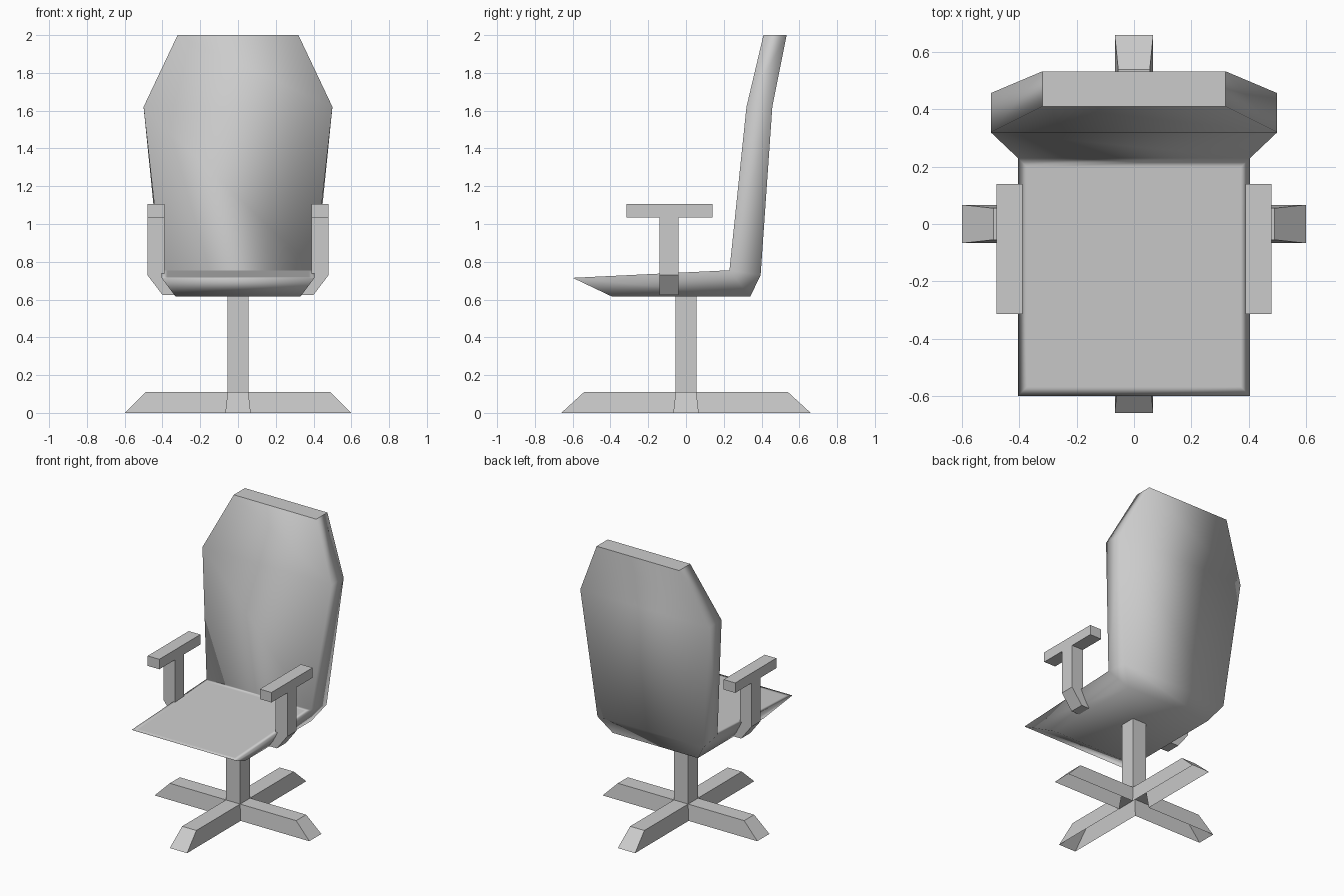
import bpy, bmesh
from mathutils import Vector

if "Cube" in bpy.data.objects:
    bpy.data.objects.remove(bpy.data.objects["Cube"])


def finish(bm, name):
    bmesh.ops.recalc_face_normals(bm, faces=bm.faces[:])
    mesh = bpy.data.meshes.new(name)
    bm.to_mesh(mesh)
    bm.free()
    obj = bpy.data.objects.new(name, mesh)
    bpy.context.collection.objects.link(obj)
    return obj


def box(name, x, y, z):
    bm = bmesh.new()
    bmesh.ops.create_cube(bm, size=1)
    for v in bm.verts:
        v.co = Vector([(r[0] + r[1]) / 2 + c * (r[1] - r[0]) for c, r in zip(v.co, (x, y, z))])
    return finish(bm, name)


def mirror_x(obj):
    obj.modifiers.new("mirror", 'MIRROR')


# Seat and back in one shell: (half width, y, z) along the sitting side and the outer side
inner = [(.405, -.60, .715), (.405, .23, .755), (.50, .32, 1.62), (.32, .41, 2.0)]
outer = [(.33, -.39, .615), (.33, .34, .615), (.41, .395, .73), (.50, .457, 1.62), (.32, .533, 2.0)]
bm = bmesh.new()


def pair(p):
    return [bm.verts.new((s * p[0], p[1], p[2])) for s in (-1, 1)]


I = [pair(p) for p in inner]
O = [pair(p) for p in outer]
ring = I[::-1] + O
bands = [bm.faces.new((a[0], a[1], b[1], b[0])) for a, b in zip(ring, ring[1:] + ring[:1])]
seat_top, cap = bands[2], bands[-1]
for s in (0, 1):
    bm.faces.new((I[0][s], O[0][s], O[1][s], I[1][s]))
    bm.faces.new((I[1][s], O[1][s], O[2][s]))
    bm.faces.new((I[1][s], O[2][s], O[3][s], I[2][s]))
    bm.faces.new((I[2][s], O[3][s], O[4][s], I[3][s]))
for f in bm.faces:
    f.smooth = True
for e in cap.edges:
    e.smooth = False
bmesh.ops.recalc_face_normals(bm, faces=bm.faces[:])
bmesh.ops.inset_region(bm, faces=[seat_top], thickness=.045)
finish(bm, "seat_shell")

# Arm supports: bent profile extruded along y, and flat pads
bm = bmesh.new()
profile = [(.39, 1.035), (.48, 1.035), (.48, .73), (.40, .625), (.33, .625), (.39, .73)]
face = bm.faces.new([bm.verts.new((x, -.14, z)) for x, z in profile])
ext = bmesh.ops.extrude_face_region(bm, geom=[face])
bmesh.ops.translate(bm, vec=(0, .10, 0), verts=[g for g in ext["geom"] if isinstance(g, bmesh.types.BMVert)])
if not face.is_valid:
    bm.faces.new([v for v in bm.verts if v.co.y < -.1])
mirror_x(finish(bm, "arm_support"))
mirror_x(box("arm_pad", (.39, .48), (-.315, .14), (1.035, 1.105)))

# Central column
box("column", (-.055, .055), (-.055, .055), (.11, .618))


# Cross-shaped foot: hollow shell, open underneath, with sloped ends
def cross(bm, rx, ry, w, z):
    pts = []
    for sx, sy in ((1, 1), (-1, 1), (-1, -1), (1, -1)):
        corner = [(sx * rx, sy * w), (sx * w, sy * w), (sx * w, sy * ry)]
        pts += corner if sx * sy > 0 else corner[::-1]
    return [bm.verts.new((x, y, z)) for x, y in pts]


bm = bmesh.new()
low = cross(bm, .60, .66, .067, 0)
high = cross(bm, .49, .54, .055, .11)
bm.faces.new(high)
for i in range(12):
    j = (i + 1) % 12
    bm.faces.new((low[i], low[j], high[j], high[i]))
finish(bm, "cross_foot")
